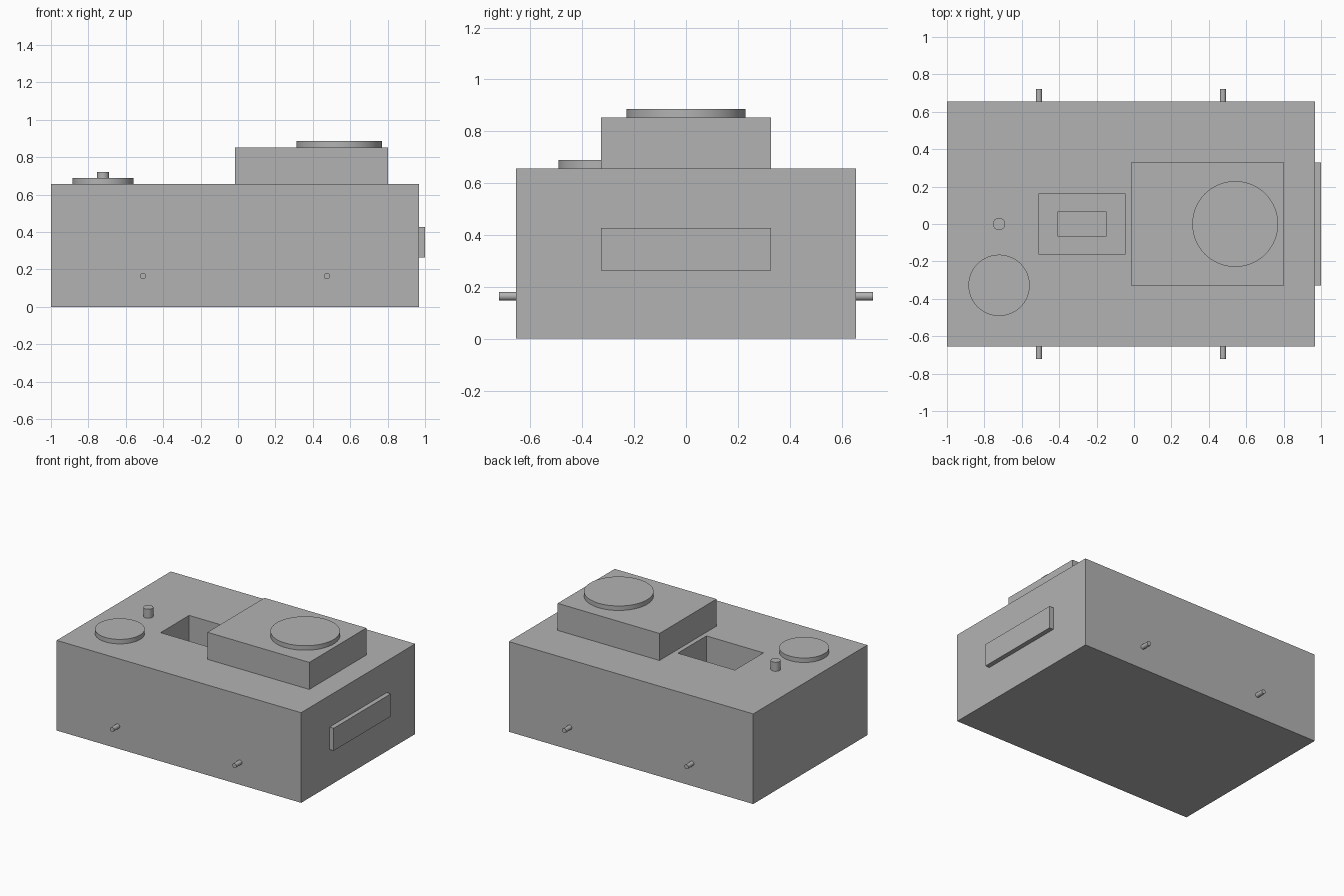
import bpy
from math import radians
from mathutils import Vector

if "Cube" in bpy.data.objects:
    bpy.data.objects.remove(bpy.data.objects["Cube"], do_unlink=True)

U = 2 / 61           # design unit: the case is 60 x 40 x 20 units
X0 = -1              # left end of the case

grey = bpy.data.materials.new("plain grey")
grey.use_nodes = True
grey.diffuse_color = (0.45, 0.45, 0.45, 1)
grey.node_tree.nodes["Principled BSDF"].inputs["Base Color"].default_value = grey.diffuse_color


def box(name, x, y, z):
    """Box from (min, max) ranges in units, x measured from the case end."""
    lo, hi = (Vector((X0 + x[i] * U, y[i] * U, z[i] * U)) for i in (0, 1))
    bpy.ops.mesh.primitive_cube_add(size=1, location=(lo + hi) / 2)
    ob = bpy.context.object
    ob.name = name
    ob.scale = hi - lo
    bpy.ops.object.transform_apply(location=False, rotation=False, scale=True)
    ob.data.materials.append(grey)
    return ob


def disc(name, x, y, z, radius, height, sides=64, tilt=0):
    """Cylinder centred at (x, y, z) units."""
    bpy.ops.mesh.primitive_cylinder_add(
        vertices=sides, radius=radius * U, depth=height * U,
        location=(X0 + x * U, y * U, z * U), rotation=(radians(tilt), 0, 0))
    ob = bpy.context.object
    ob.name = name
    bpy.ops.object.shade_smooth_by_angle(angle=radians(30))
    ob.data.materials.append(grey)
    return ob


# Case with a rectangular well cut into its top
case = box("case", (0, 60), (-20, 20), (0, 20))
cutter = box("well_cutter", (15, 29), (-5, 5), (10, 21))
cutter.hide_render = True
cutter.hide_viewport = True
cutter.display_type = 'WIRE'
cut = case.modifiers.new("well", 'BOOLEAN')
cut.operation = 'DIFFERENCE'
cut.solver = 'EXACT'
cut.object = cutter
bpy.context.view_layer.objects.active = case
bpy.ops.object.modifier_apply(modifier=cut.name)
bpy.data.objects.remove(cutter, do_unlink=True)

# Small pad on the floor of the well
box("well_pad", (18, 26), (-2, 2), (10, 11))

# Raised housing with its round cap
box("top_housing", (30, 55), (-10, 10), (20, 26))
disc("housing_cap", 47, 0, 26.5, 7, 1)

# Dial and button beside the well
disc("dial", 8.5, -10, 20.5, 5, 1)
disc("button", 8.5, 0, 21, 1, 2, sides=32)

# Plate on the end face
box("end_plate", (60, 61), (-10, 10), (8, 13))

# Pins through the long sides
for side, s in (("front", -1), ("back", 1)):
    for end, x in (("right", 15), ("left", 45)):
        disc(f"{side}_{end}_pin", x, s * 21, 5, 0.5, 2, sides=32, tilt=90)
